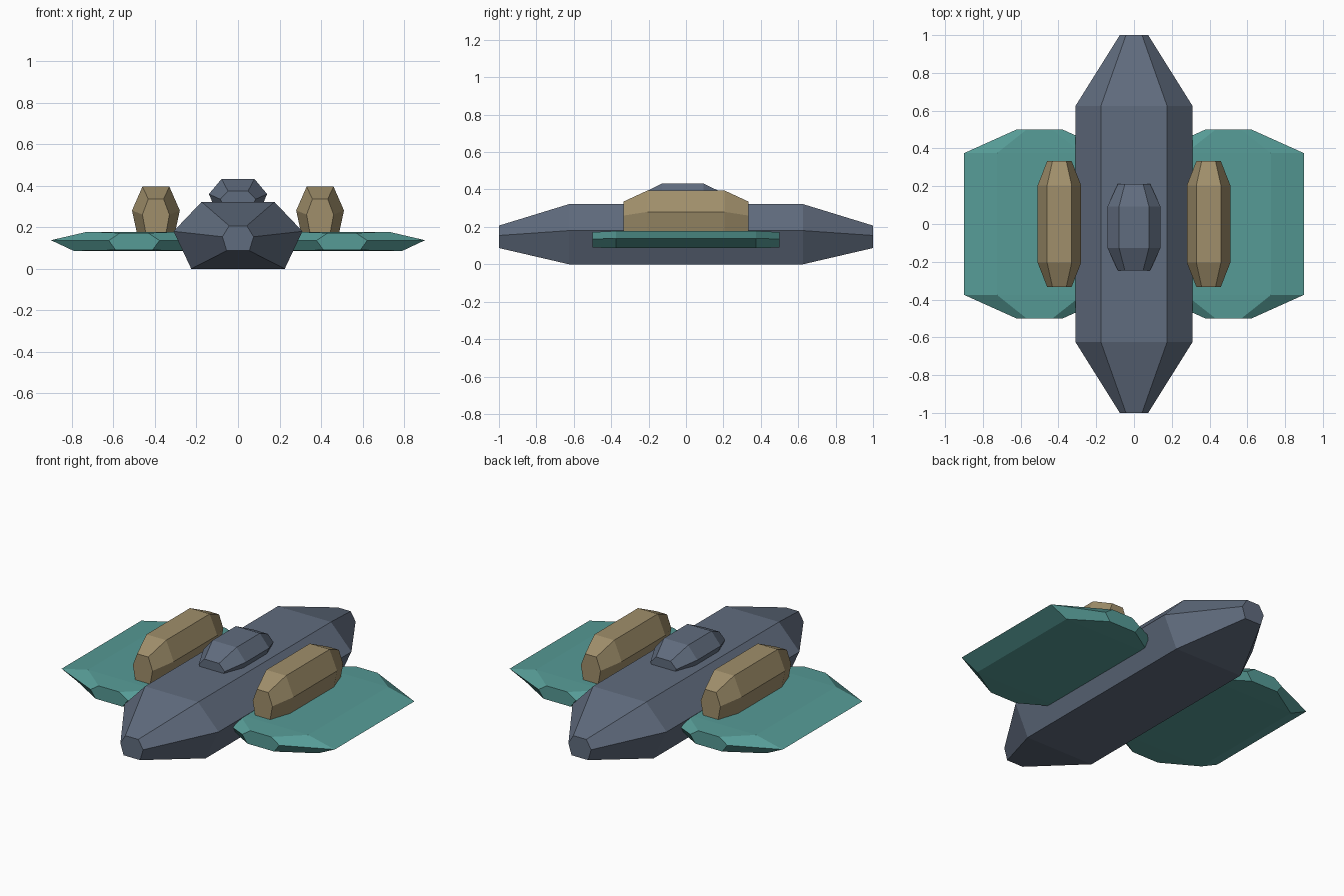
import bpy, bmesh

if "Cube" in bpy.data.objects:
    bpy.data.objects.remove(bpy.data.objects["Cube"])


def material(name, rgb):
    m = bpy.data.materials.new(name)
    m.diffuse_color = (*rgb, 1.0)
    m.use_nodes = True
    m.node_tree.nodes["Principled BSDF"].inputs["Base Color"].default_value = m.diffuse_color
    return m


slate = material("slate_blue", (0.118, 0.150, 0.209))
teal = material("teal", (0.093, 0.328, 0.305))
tan = material("tan", (0.352, 0.275, 0.147))

# Shared six-sided section: (fraction of half width, fraction of height)
SECTION = [(-0.726, 0), (0.726, 0), (1, 0.56), (0.565, 1), (-0.565, 1), (-1, 0.56)]


def tapered_hull(name, mat, cx, cy, half_len, body_len, half_w, z, end_w, end_z):
    """Six-sided body, straight over +-body_len, tapering to flat ends at +-half_len."""
    stations = [(-half_len, end_w, end_z), (-body_len, half_w, z),
                (body_len, half_w, z), (half_len, end_w, end_z)]
    bm = bmesh.new()
    rings = []
    for y, w, (z0, z1) in stations:
        rings.append([bm.verts.new((cx + u * w, cy + y, z0 + v * (z1 - z0)))
                      for u, v in SECTION])
    for a, b in zip(rings, rings[1:]):
        for i in range(6):
            j = (i + 1) % 6
            bm.faces.new((a[i], a[j], b[j], b[i]))
    bm.faces.new(rings[0])
    bm.faces.new(rings[-1])
    bmesh.ops.recalc_face_normals(bm, faces=bm.faces)
    mesh = bpy.data.meshes.new(name)
    bm.to_mesh(mesh)
    bm.free()
    mesh.materials.append(mat)
    obj = bpy.data.objects.new(name, mesh)
    bpy.context.collection.objects.link(obj)
    return obj


# Main fuselage and the raised cockpit on top
tapered_hull("fuselage", slate, 0, 0, 1.0, 0.625, 0.31, (0, 0.322), 0.075, (0.087, 0.207))
tapered_hull("cockpit", slate, 0, -0.017, 0.23, 0.11, 0.14, (0.268, 0.432), 0.085, (0.285, 0.374))

# Wings and engine pods, mirrored left and right
for side, s in (("left", -1), ("right", 1)):
    tapered_hull(side + "_wing", teal, s * 0.5, 0, 0.5, 0.375, 0.4,
                 (0.086, 0.178), 0.122, (0.09, 0.172))
    tapered_hull(side + "_engine_pod", tan, s * 0.395, 0, 0.333, 0.205, 0.115,
                 (0.135, 0.395), 0.065, (0.165, 0.336))
